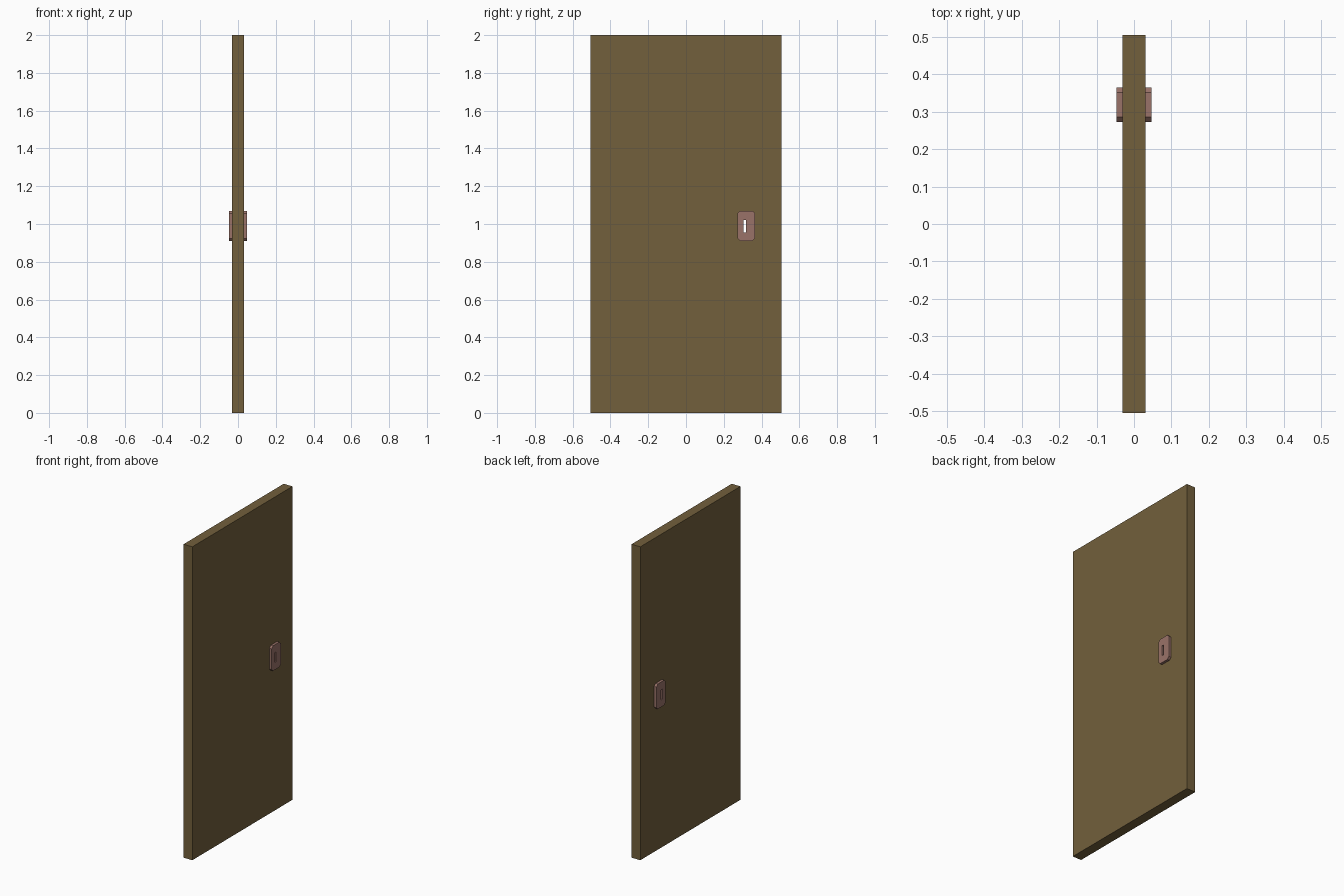
import bpy, bmesh

if "Cube" in bpy.data.objects:
    bpy.data.objects.remove(bpy.data.objects["Cube"])

KEY_Y, KEY_Z = 0.311, 0.988   # keyhole centre


def material(name, color):
    m = bpy.data.materials.new(name)
    m.diffuse_color = (*color, 1)
    m.use_nodes = True
    m.node_tree.nodes["Principled BSDF"].inputs["Base Color"].default_value = m.diffuse_color
    return m


def chamfered(w, h, c):
    # rectangle outline in (y, z) with cut corners
    a, b = w / 2, h / 2
    if c == 0:
        return [(-a, -b), (a, -b), (a, b), (-a, b)]
    return [(-a + c, -b), (a - c, -b), (a, -b + c), (a, b - c),
            (a - c, b), (-a + c, b), (-a, b - c), (-a, -b + c)]


def slab(name, x0, x1, center, outline, mat=None):
    # extrude a (y, z) outline along x
    bm = bmesh.new()
    cy, cz = center
    face = bm.faces.new([bm.verts.new((x0, cy + y, cz + z)) for y, z in outline])
    ext = bmesh.ops.extrude_face_region(bm, geom=[face])
    verts = [v for v in ext["geom"] if isinstance(v, bmesh.types.BMVert)]
    bmesh.ops.translate(bm, verts=verts, vec=(x1 - x0, 0, 0))
    bmesh.ops.recalc_face_normals(bm, faces=bm.faces)
    mesh = bpy.data.meshes.new(name)
    bm.to_mesh(mesh)
    bm.free()
    ob = bpy.data.objects.new(name, mesh)
    bpy.context.collection.objects.link(ob)
    if mat:
        mesh.materials.append(mat)
    return ob


wood = material("wood", (0.17, 0.115, 0.045))
metal = material("copper_metal", (0.32, 0.17, 0.14))

# door panel and a lock plate on each side
door = slab("door_panel", -0.031, 0.031, (0, 1), chamfered(1.01, 2.0, 0), wood)
plates = [slab("lock_plate_" + side, s * 0.031, s * 0.047, (0.3185, 0.99),
               chamfered(0.093, 0.16, 0.014), metal)
          for side, s in (("right", 1), ("left", -1))]

# keyhole slot running right through
cutter = slab("keyhole_cutter", -0.1, 0.1, (KEY_Y, KEY_Z), chamfered(0.015, 0.064, 0))
cutter.hide_render = True
cutter.hide_viewport = True
cutter.display_type = 'WIRE'
for ob in [door] + plates:
    mod = ob.modifiers.new("keyhole", 'BOOLEAN')
    mod.operation = 'DIFFERENCE'
    mod.solver = 'EXACT'
    mod.object = cutter
